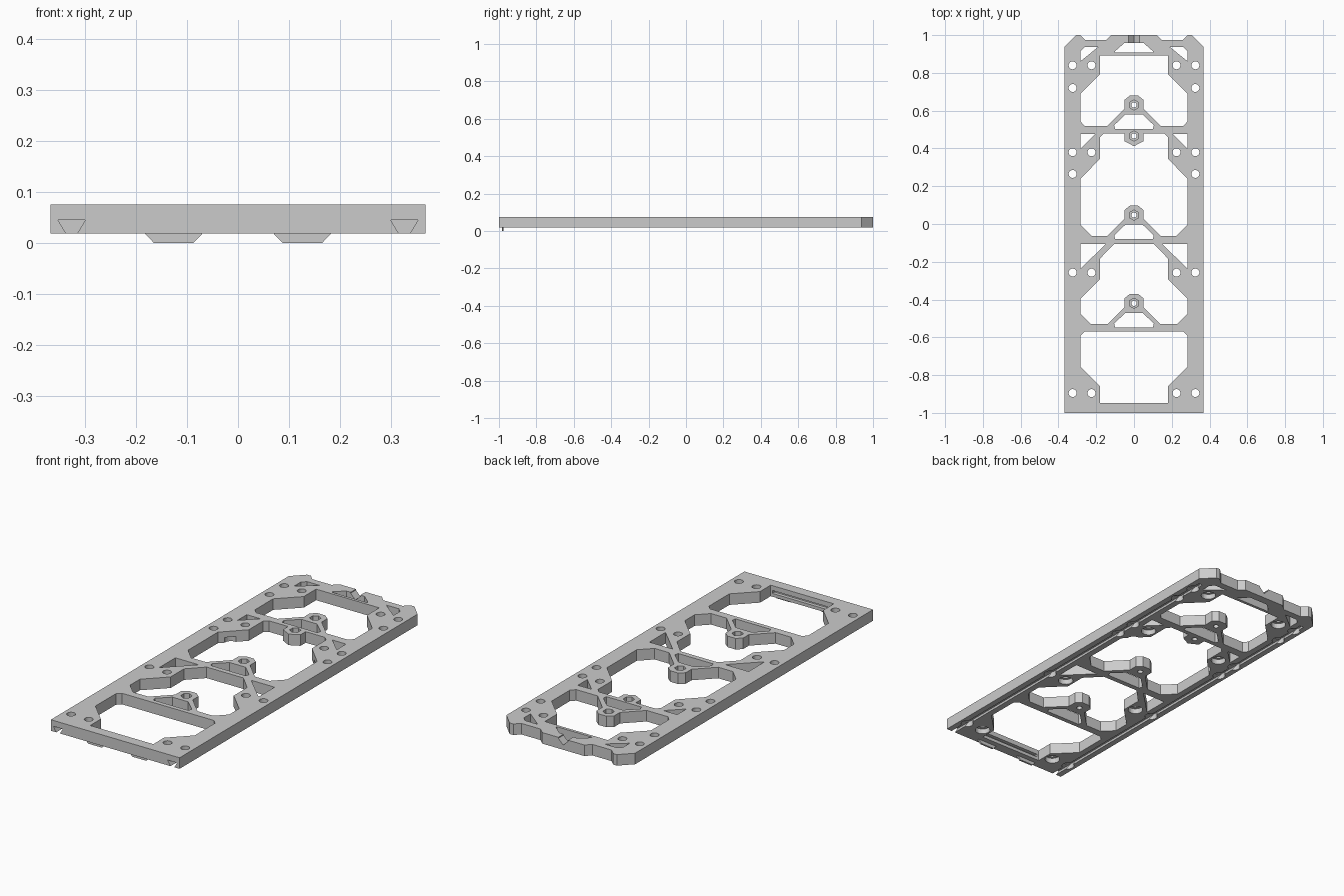
import bpy, bmesh, math
from mathutils import Vector

if "Cube" in bpy.data.objects:
    bpy.data.objects.remove(bpy.data.objects["Cube"])

Z0, Z1 = 0.018, 0.075          # underside and top of the plate
LO, HI = 0.0, 0.1              # through-cut limits


def prism(bm, pts, axis, a, b):
    """Extrude a 2D profile: axis 'z' uses (x, y), axis 'y' uses (x, z)."""
    def p(q, t):
        return Vector((q[0], q[1], t)) if axis == 'z' else Vector((q[0], t, q[1]))
    lo = [bm.verts.new(p(q, a)) for q in pts]
    hi = [bm.verts.new(p(q, b)) for q in pts]
    n = len(pts)
    faces = [bm.faces.new(lo), bm.faces.new(hi)]
    for i in range(n):
        j = (i + 1) % n
        faces.append(bm.faces.new((lo[i], lo[j], hi[j], hi[i])))
    bmesh.ops.recalc_face_normals(bm, faces=faces)


def flip(pts):
    return [(-x, y) for x, y in pts]


def sym(half):
    """Close a right-hand half outline with its mirror image."""
    return half + [(-x, y) for x, y in reversed(half) if x > 0]


def ngon(x, y, r, n, turn=0.0):
    return [(x + r * math.cos(turn + math.tau * i / n),
             y + r * math.sin(turn + math.tau * i / n)) for i in range(n)]


def make(name, bm):
    me = bpy.data.meshes.new(name)
    bm.to_mesh(me)
    bm.free()
    ob = bpy.data.objects.new(name, me)
    bpy.context.collection.objects.link(ob)
    return ob


def cut(target, bm):
    cutter = make("cutter", bm)
    cutter.hide_render = True
    m = target.modifiers.new("cut", 'BOOLEAN')
    m.operation, m.solver, m.object = 'DIFFERENCE', 'EXACT', cutter
    bpy.context.view_layer.objects.active = target
    bpy.ops.object.modifier_apply(modifier=m.name)
    bpy.data.objects.remove(cutter, do_unlink=True)


# Plate outline with the stepped rear edge
bm = bmesh.new()
prism(bm, sym([(0.367, -1), (0.367, 0.938), (0.306, 1), (0.285, 1), (0.257, 0.973),
               (0.148, 0.973), (0.12, 1)]), 'z', Z0, Z1)
plate = make("mounting_plate", bm)

bosses = [0.63, 0.466, 0.047, -0.42]
outer_x, inner_x = 0.325, 0.225
rows = [0.84, 0.38, 0.265, -0.257, -0.895]
inner = [(s * inner_x, y) for s in (1, -1) for y in rows]
outer = [(s * outer_x, y) for s in (1, -1) for y in rows + [0.72]]


def boss_edge(y):
    """Window edge running up the strut and around a boss centred at y."""
    return [(0.14, y - 0.11), (0.05, y - 0.02), (0.05, y + 0.027), (0.022, y + 0.05)]


# Through cuts: windows, strut gaps, corner triangles, screw holes
bm = bmesh.new()
windows = [
    [(0.18, 0.893), (0.18, 0.793), (0.283, 0.69), (0.283, 0.543), (0.262, 0.52)]
    + boss_edge(0.63),
    [(0, 0.412), (0.05, 0.438), (0.05, 0.48), (0.16, 0.48), (0.18, 0.46), (0.18, 0.345),
     (0.283, 0.24), (0.283, -0.003), (0.223, -0.063)] + boss_edge(0.047),
    [(0.105, -0.106), (0.18, -0.183), (0.18, -0.292), (0.283, -0.395), (0.283, -0.475),
     (0.228, -0.53)] + boss_edge(-0.42),
    [(0.262, -0.57), (0.283, -0.591), (0.283, -0.757), (0.18, -0.86), (0.18, -0.947)],
    [(0.052, 0.957), (0.1, 0.915), (0.1, 0.908)],
]
for y in (0.63, 0.047, -0.42):
    windows.append([(0.045, y - 0.05), (0.105, y - 0.107), (0.1, y - 0.127)])
for w in windows:
    prism(bm, sym(w), 'z', LO, HI)
for tri in ([(0.283, 0.476), (0.205, 0.476), (0.283, 0.4)],
            [(0.283, -0.106), (0.15, -0.106), (0.283, -0.237)],
            [(0.283, 0.862), (0.19, 0.937), (0.262, 0.937), (0.283, 0.916)]):
    prism(bm, tri, 'z', LO, HI)
    prism(bm, flip(tri), 'z', LO, HI)
for x, y in inner + outer:
    prism(bm, ngon(x, y, 0.021, 24), 'z', LO, HI)
for y in bosses:
    prism(bm, ngon(0, y, 0.014, 16), 'z', LO, HI)
cut(plate, bm)

# Blind cuts: counterbores below, nut pockets above, rear notch, front slot
bm = bmesh.new()
for x, y in inner:
    prism(bm, ngon(x, y, 0.036, 24), 'z', LO, 0.045)
for x, y in outer:
    prism(bm, ngon(x, y, 0.03, 24), 'z', LO, 0.047)
for y in bosses:
    prism(bm, ngon(0, y, 0.027, 6, math.pi / 6), 'z', 0.045, HI)
prism(bm, [(-0.028, HI), (-0.028, 0.07), (0, 0.042), (0.028, 0.07), (0.028, HI)],
      'y', 0.95, 1.1)
prism(bm, [(-0.17, 0.035), (0.17, 0.035), (0.17, 0.05), (-0.17, 0.05)],
      'y', -0.965, -0.93)
cut(plate, bm)

# Dovetail grooves along the underside
bm = bmesh.new()
for s in (1, -1):
    c = s * 0.326
    prism(bm, [(c - 0.006, 0.010), (c + 0.006, 0.010), (c + 0.027, 0.045),
               (c - 0.027, 0.045)], 'y', -1.1, 0.9)
cut(plate, bm)

# Thin tapered tabs under the front edge
for name, s in (("left_tab", -1), ("right_tab", 1)):
    bm = bmesh.new()
    prism(bm, [(s * 0.07, 0.02), (s * 0.07, 0.018), (s * 0.087, 0), (s * 0.165, 0),
               (s * 0.182, 0.018), (s * 0.182, 0.02)], 'y', -0.985, -0.975)
    make(name, bm)
